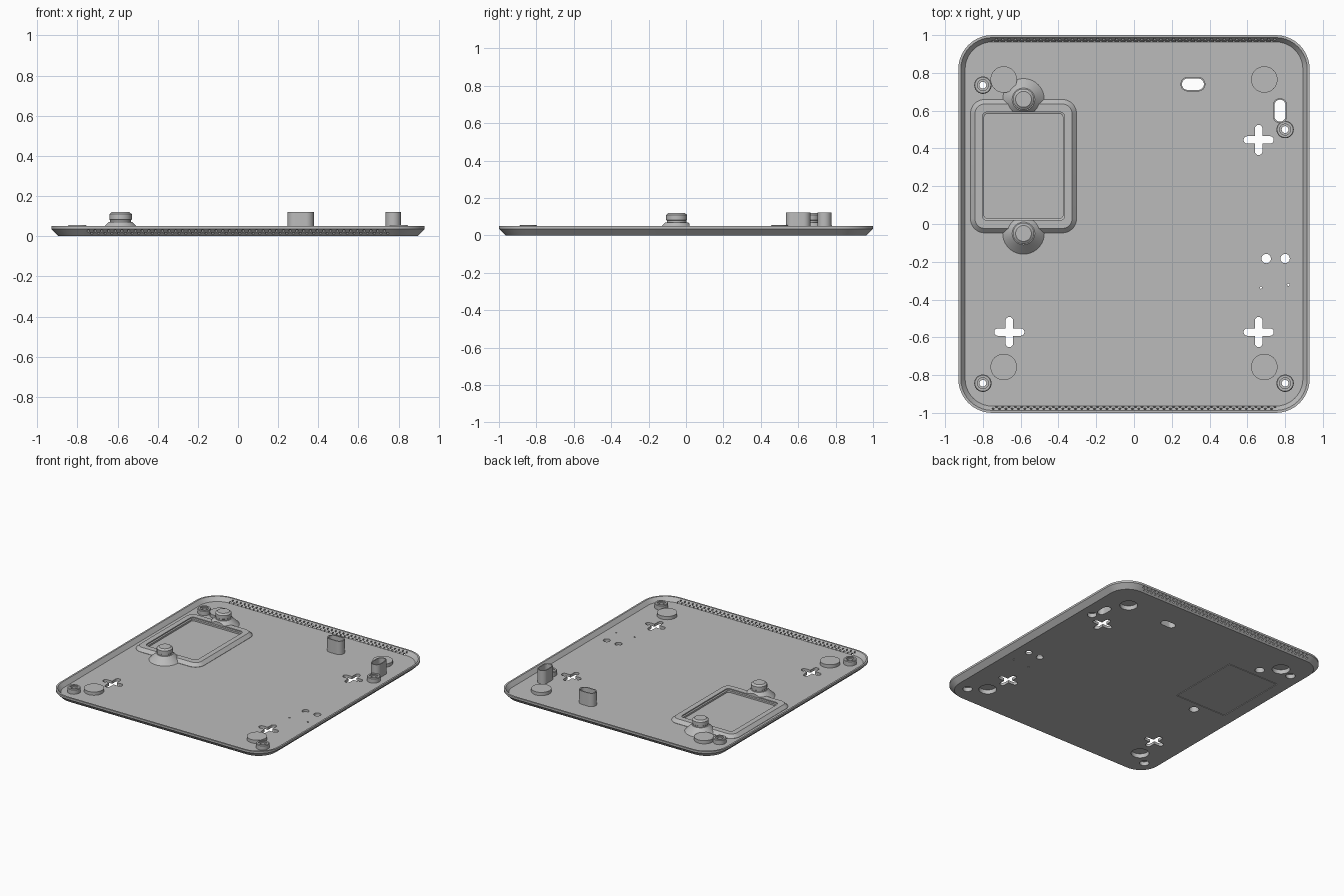
import bpy, bmesh
from math import sin, cos, pi, radians
from mathutils import Matrix, Vector

if "Cube" in bpy.data.objects:
    bpy.data.objects.remove(bpy.data.objects["Cube"])

grey = bpy.data.materials.new("plain_grey")
grey.use_nodes = True
grey.diffuse_color = (0.5, 0.5, 0.5, 1)
grey.node_tree.nodes["Principled BSDF"].inputs["Base Color"].default_value = (0.5, 0.5, 0.5, 1)


def rounded(hx, hy, r, z, n=10):
    """Rounded rectangle outline, half sizes hx and hy."""
    pts = []
    for k, (sx, sy) in enumerate([(1, 1), (-1, 1), (-1, -1), (1, -1)]):
        for i in range(n + 1):
            a = (k + i / n) * pi / 2
            pts.append(Vector((sx * (hx - r) + r * cos(a), sy * (hy - r) + r * sin(a), z)))
    return pts


def circle(r, z, n=40):
    return [Vector((r * cos(2 * pi * i / n), r * sin(2 * pi * i / n), z)) for i in range(n)]


def lathe(profile, n=40):
    return [circle(r, z, n) for r, z in profile]


def cross(z, arm=0.08, half=0.02):
    """Plus shaped outline with round arm ends."""
    pts = []
    for k in range(4):
        turn = Matrix.Rotation(k * pi / 2, 3, 'Z')
        for i in range(9):
            a = -pi / 2 + pi * i / 8
            pts.append(turn @ Vector((arm - half + half * cos(a), half * sin(a), z)))
        pts.append(turn @ Vector((half, half, z)))
    return pts


def loft(bm, rings, at=(0, 0), matrix=None, closed=False):
    """Skin a stack of outlines, capping both ends unless it closes on itself."""
    matrix = matrix or Matrix.Translation((at[0], at[1], 0))
    loops = [[bm.verts.new(matrix @ p) for p in ring] for ring in rings]
    n = len(loops[0])
    pairs = list(zip(loops, loops[1:]))
    if closed:
        pairs.append((loops[-1], loops[0]))
    else:
        bm.faces.new(loops[0][::-1])
        bm.faces.new(loops[-1])
    for a, b in pairs:
        for i in range(n):
            j = (i + 1) % n
            bm.faces.new((a[i], a[j], b[j], b[i]))


def finish(bm, name):
    bmesh.ops.remove_doubles(bm, verts=bm.verts, dist=1e-5)
    bmesh.ops.recalc_face_normals(bm, faces=bm.faces)
    mesh = bpy.data.meshes.new(name)
    bm.to_mesh(mesh)
    bm.free()
    mesh.materials.append(grey)
    obj = bpy.data.objects.new(name, mesh)
    bpy.context.collection.objects.link(obj)
    return obj


parts = []


def part(name, rings, at=(0, 0)):
    bm = bmesh.new()
    loft(bm, rings, at)
    parts.append(finish(bm, name))
    return parts[-1]


feet = [(-0.69, 0.765), (0.69, 0.765), (-0.69, -0.757), (0.69, -0.757)]
screws = [(-0.8, 0.735), (0.8, 0.5), (-0.8, -0.843), (0.8, -0.843)]
knobs = [(-0.585, 0.66), (-0.585, -0.05)]
crosses = [(0.66, 0.445), (0.66, -0.572), (-0.66, -0.572)]
slots = [((0.312, 0.74), 0.066, 0.038), ((0.773, 0.6), 0.038, 0.066)]
holes = [(0.7, -0.183, 0.025), (0.8, -0.183, 0.025), (0.672, -0.337, 0.006), (0.817, -0.322, 0.006)]
bay = (-0.585, 0.306)


def plate_ring(inset, z):
    return rounded(0.93 - inset, 1 - inset, 0.18 - inset, z)


# Tray with chamfered underside and sloped inner rim
tray = part("tray", [plate_ring(i, z) for i, z in
                     [(0.035, 0), (0, 0.035), (0, 0.05), (0.013, 0.05), (0.036, 0.02)]])

# Raised battery frame
part("battery_frame", [rounded(0.281, 0.353, 0.075, 0.008), rounded(0.281, 0.353, 0.075, 0.022),
                       rounded(0.257, 0.329, 0.05, 0.045)], bay)

# Knobs on conical bases
for c in knobs:
    part("knob", lathe([(0.114, 0.008), (0.112, 0.018), (0.06, 0.07), (0.052, 0.07), (0.052, 0.08),
                        (0.056, 0.083), (0.056, 0.11), (0.042, 0.121)]), c)

# Foot cups and screw bosses
for c in feet:
    part("foot_cup", lathe([(0.07, 0.008), (0.07, 0.045)]), c)
for c in screws:
    part("screw_boss", lathe([(0.046, 0.008), (0.046, 0.052), (0.042, 0.056)]), c)

# Slotted tubes
for c, hx, hy in slots:
    part("slot_tube", [rounded(hx, hy, 0.038, z) for z in (0.008, 0.122)], c)

# Openings and recesses shared by all parts
bm = bmesh.new()
for c in feet:
    loft(bm, lathe([(0.062, -0.02), (0.062, 0.032)]), c)
for c in screws:
    loft(bm, lathe([(0.033, -0.02), (0.033, 0.03), (0.018, 0.03), (0.018, 0.048),
                    (0.029, 0.048), (0.029, 0.1)]), c)
for c in knobs:
    loft(bm, lathe([(0.034, -0.02), (0.034, 0.06)]), c)
for c in crosses:
    loft(bm, [cross(-0.02), cross(0.1)], c)
for x, y, r in holes:
    loft(bm, lathe([(r, -0.02), (r, 0.1)], 24), (x, y))
for c, hx, hy in slots:
    loft(bm, [rounded(hx - 0.008, hy - 0.008, 0.03, z) for z in (-0.02, 0.2)], c)
loft(bm, [rounded(0.208, 0.276, 0.015, 0.021), rounded(0.208, 0.276, 0.015, 0.034),
          rounded(0.218, 0.286, 0.025, 0.037), rounded(0.218, 0.286, 0.025, 0.2)], bay)
# Seam of the battery cover underneath
loft(bm, [rounded(0.218, 0.286, 0.01, -0.01), rounded(0.218, 0.286, 0.01, 0.005),
          rounded(0.213, 0.281, 0.005, 0.005), rounded(0.213, 0.281, 0.005, -0.01)], bay, closed=True)
openings = finish(bm, "openings_cutter")

# Two staggered rows of vents through the front and back walls
bm = bmesh.new()
columns, pitch = 45, 0.0335
for side in (0, pi):
    for row, (y, z) in enumerate([(-0.985, 0.032), (-0.974, 0.0195)]):
        for i in range(columns):
            x = (i - (columns - 1) / 2 + row / 2 - 0.25) * pitch
            matrix = (Matrix.Rotation(side, 4, 'Z') @ Matrix.Translation((x, y, z))
                      @ Matrix.Rotation(radians(-50), 4, 'X'))
            loft(bm, lathe([(0.0075, -0.035), (0.0075, 0.035)], 6), matrix=matrix)
vents = finish(bm, "vents_cutter")


def cut(obj, cutter):
    bpy.context.view_layer.objects.active = obj
    mod = obj.modifiers.new("cut", 'BOOLEAN')
    mod.operation, mod.solver, mod.object = 'DIFFERENCE', 'EXACT', cutter
    bpy.ops.object.modifier_apply(modifier=mod.name)


for obj in parts:
    cut(obj, openings)
cut(tray, vents)
for cutter in (openings, vents):
    bpy.data.objects.remove(cutter)

# Soft shading with crisp edges
bpy.ops.object.select_all(action='DESELECT')
for obj in parts:
    obj.select_set(True)
bpy.context.view_layer.objects.active = tray
bpy.ops.object.shade_smooth_by_angle(angle=radians(25))
